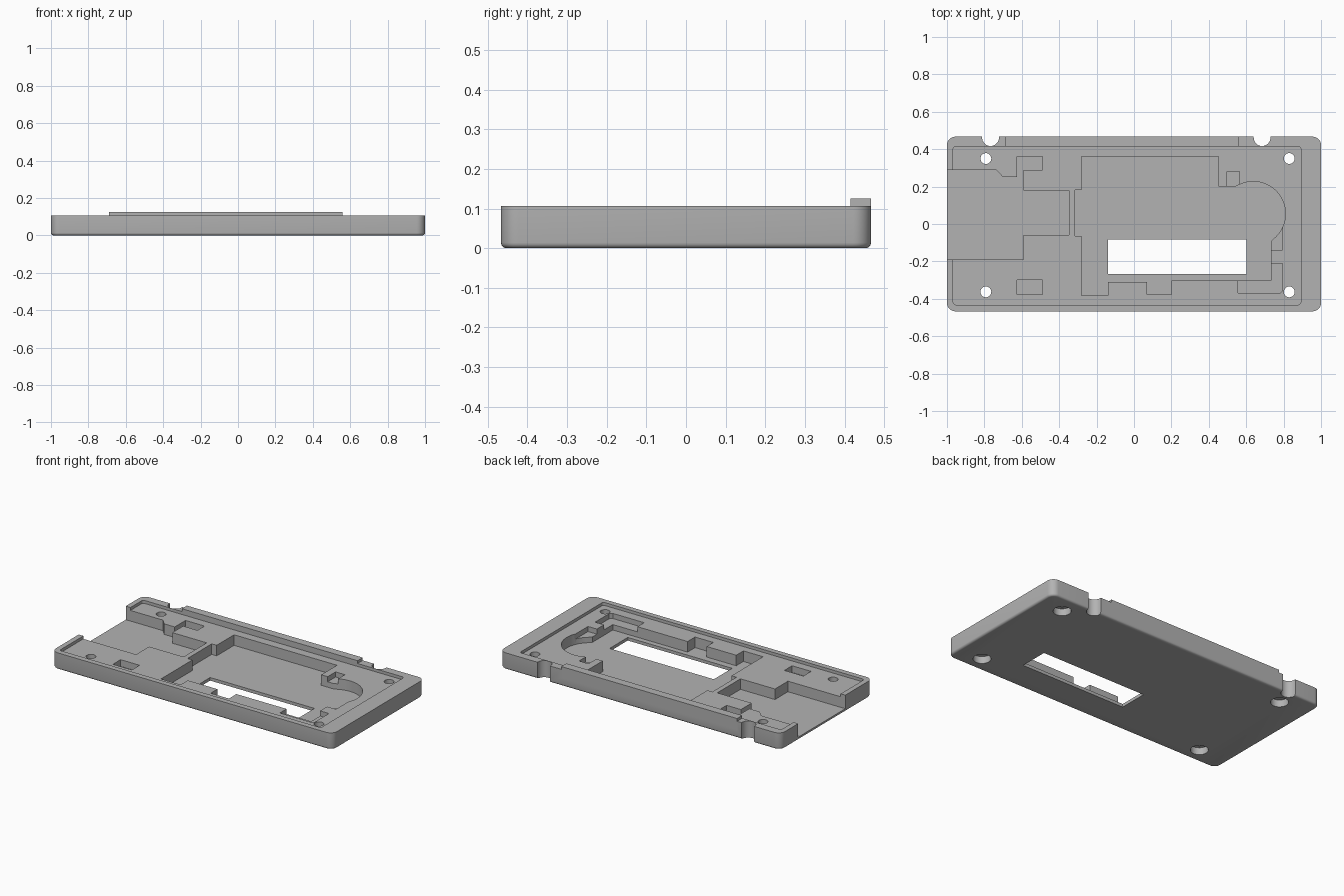
import bpy, bmesh, math

if "Cube" in bpy.data.objects:
    bpy.data.objects.remove(bpy.data.objects["Cube"])

HEIGHT, FLOOR, RECESS, SHELF = 0.107, 0.02, 0.088, 0.055
ABOVE = 0.3

grey = bpy.data.materials.new("grey plastic")
grey.use_nodes = True
colour = (0.45, 0.45, 0.45, 1)
grey.diffuse_color = colour
grey.node_tree.nodes["Principled BSDF"].inputs["Base Color"].default_value = colour


def arc(cx, cy, r, a0, a1, n):
    return [(cx + r * math.cos(math.radians(a0 + (a1 - a0) * i / n)),
             cy + r * math.sin(math.radians(a0 + (a1 - a0) * i / n))) for i in range(n + 1)]


def box(x0, x1, y0, y1):
    return [(x0, y0), (x1, y0), (x1, y1), (x0, y1)]


def rounded_box(x0, x1, y0, y1, r):
    return (arc(x1 - r, y1 - r, r, 0, 90, 8) + arc(x0 + r, y1 - r, r, 90, 180, 8)
            + arc(x0 + r, y0 + r, r, 180, 270, 8) + arc(x1 - r, y0 + r, r, 270, 360, 8))


def prism(name, outline, z0, z1, bottom_bevel=0):
    bm = bmesh.new()
    base = bm.faces.new([bm.verts.new((x, y, z0)) for x, y in outline])
    top = bmesh.ops.extrude_face_region(bm, geom=[base])["geom"]
    for v in top:
        if isinstance(v, bmesh.types.BMVert):
            v.co.z = z1
    bmesh.ops.recalc_face_normals(bm, faces=bm.faces[:])
    if bottom_bevel:
        rim = [e for e in bm.edges if all(abs(v.co.z - z0) < 1e-5 for v in e.verts)]
        bmesh.ops.bevel(bm, geom=rim, offset=bottom_bevel, segments=4,
                        profile=0.5, affect='EDGES')
    mesh = bpy.data.meshes.new(name)
    bm.to_mesh(mesh)
    bm.free()
    mesh.materials.append(grey)
    obj = bpy.data.objects.new(name, mesh)
    bpy.context.collection.objects.link(obj)
    return obj


def combine(target, name, outline, z0, z1, operation='DIFFERENCE'):
    tool = prism(name, outline, z0, z1)
    mod = target.modifiers.new(name, 'BOOLEAN')
    mod.operation, mod.solver, mod.object = operation, 'EXACT', tool
    bpy.context.view_layer.update()
    result = bpy.data.meshes.new_from_object(
        target.evaluated_get(bpy.context.evaluated_depsgraph_get()))
    target.modifiers.clear()
    target.data = result
    bpy.data.objects.remove(tool)


# Tray body with rounded lower edge, and the raised strip along the back
tray = prism("tray", rounded_box(-1, 1, -0.467, 0.467, 0.045), 0, HEIGHT, 0.014)
combine(tray, "back_strip", box(-0.69, 0.56, 0.415, 0.467), 0.05, 0.125, 'UNION')

# Shallow board recess
combine(tray, "board_recess", rounded_box(-0.967, 0.892, -0.432, 0.415, 0.015), RECESS, 0.11)

# Channel opening through the right end
channel = [(-1.1, -0.19), (-0.592, -0.19), (-0.592, -0.058), (-0.347, -0.058),
           (-0.347, 0.178), (-0.592, 0.178), (-0.592, 0.288), (-0.49, 0.288),
           (-0.49, 0.36), (-0.625, 0.36), (-0.625, 0.25), (-0.7, 0.25),
           (-0.735, 0.288), (-1.1, 0.288)]
combine(tray, "channel", channel, FLOOR, ABOVE)

# Main pocket with a round bay
pocket = [(-0.28, -0.383), (-0.14, -0.383), (-0.14, -0.31), (0.07, -0.31),
          (0.07, -0.378), (0.2, -0.378), (0.2, -0.302), (0.732, -0.302), (0.732, -0.095)]
pocket += arc(0.638, 0.055, 0.172, -52, 115, 24)
pocket += [(0.54, 0.2), (0.452, 0.2), (0.452, 0.36), (-0.28, 0.36),
           (-0.28, 0.183), (-0.315, 0.183), (-0.315, -0.063), (-0.28, -0.063)]
combine(tray, "main_pocket", pocket, FLOOR, ABOVE)

# Shallower side pockets
combine(tray, "upper_tab", box(0.498, 0.565, 0.19, 0.28), SHELF, ABOVE)
combine(tray, "side_tab", box(0.72, 0.795, -0.14, 0), SHELF, ABOVE)
combine(tray, "corner_shelf", [(0.557, -0.37), (0.78, -0.37), (0.795, -0.355), (0.795, -0.212),
                               (0.72, -0.212), (0.72, -0.29), (0.557, -0.29)], SHELF, ABOVE)
combine(tray, "small_pocket", box(-0.625, -0.49, -0.378, -0.3), 0.045, ABOVE)

# Through window
combine(tray, "window", box(-0.14, 0.602, -0.268, -0.083), -0.1, ABOVE)

# Screw holes with counterbores underneath
for x in (-0.792, 0.83):
    for y in (-0.363, 0.35):
        combine(tray, "screw_hole", arc(x, y, 0.029, 0, 345, 23), -0.1, ABOVE)
        combine(tray, "counterbore", arc(x, y, 0.052, 0, 345, 23), -0.1, 0.045)

# Rounded notches in the back edge
for x in (-0.767, 0.685):
    notch = [(x - 0.045, 0.55)] + arc(x, 0.462, 0.045, 180, 360, 16) + [(x + 0.045, 0.55)]
    combine(tray, "notch", notch, -0.1, ABOVE)

bpy.ops.object.select_all(action='DESELECT')
tray.select_set(True)
bpy.context.view_layer.objects.active = tray
bpy.ops.object.shade_smooth_by_angle(angle=math.radians(30))
